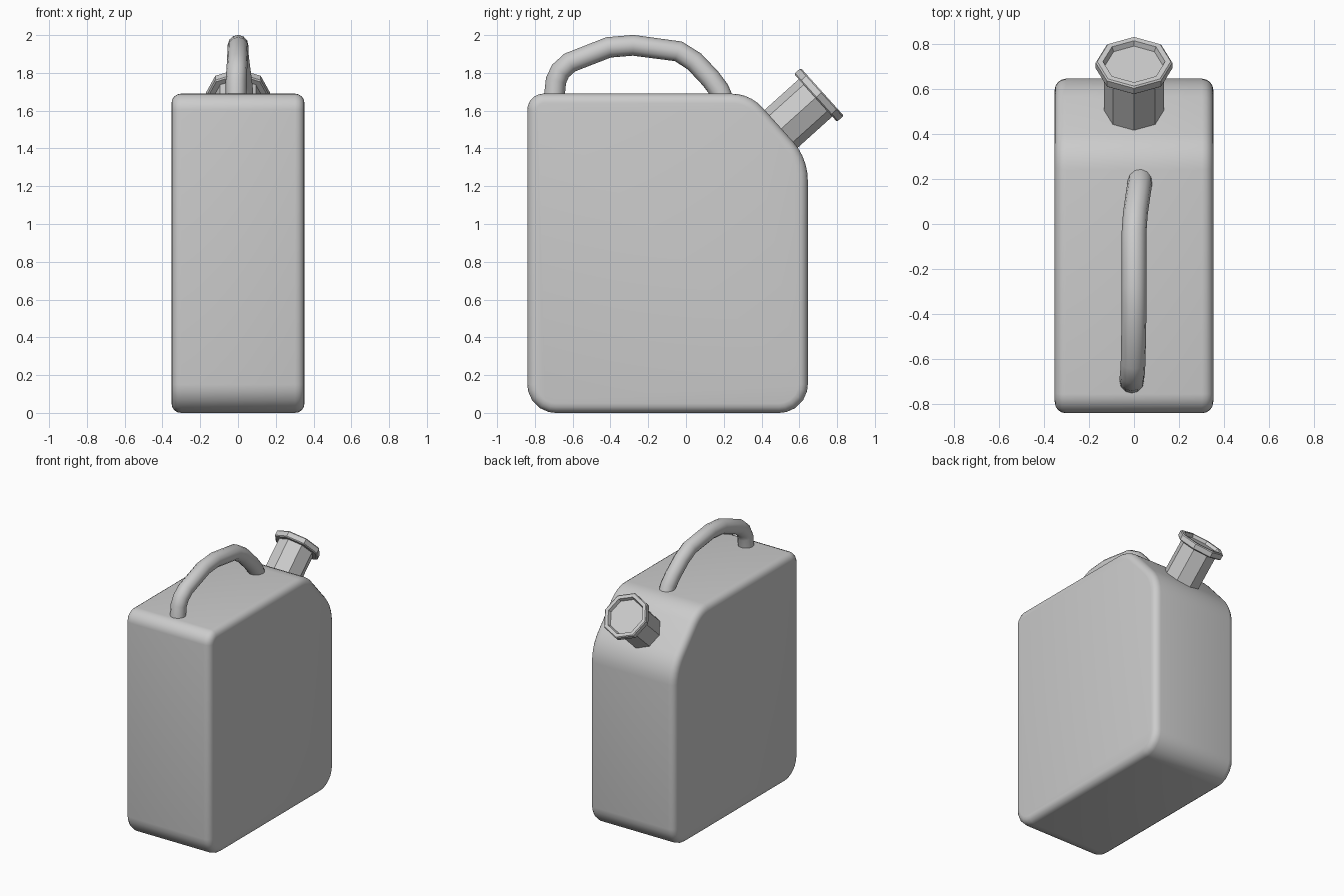
import bpy, bmesh, math
from mathutils import Vector, Matrix

if "Cube" in bpy.data.objects:
    bpy.data.objects.remove(bpy.data.objects["Cube"])


def rounded(corners, steps=5):
    """Round each (y, z, radius) corner of a closed profile."""
    pts = []
    for i, (y, z, r) in enumerate(corners):
        p = Vector((y, z))
        a = (Vector(corners[i - 1][:2]) - p).normalized()
        b = (Vector(corners[(i + 1) % len(corners)][:2]) - p).normalized()
        half = a.angle(b) / 2
        c = p + (a + b).normalized() * (r / math.sin(half))
        start = p + a * (r / math.tan(half)) - c
        end = p + b * (r / math.tan(half)) - c
        for k in range(steps + 1):
            d = start.lerp(end, k / steps).normalized()
            pts.append(c + d * r)
    return pts


def make_object(name, bm):
    bmesh.ops.recalc_face_normals(bm, faces=bm.faces[:])
    mesh = bpy.data.meshes.new(name)
    bm.to_mesh(mesh)
    bm.free()
    ob = bpy.data.objects.new(name, mesh)
    bpy.context.collection.objects.link(ob)
    return ob


def lathe(name, profile, matrix, sides=8):
    """Turn (radius, height) rings into a closed faceted solid."""
    bm = bmesh.new()
    rings = [[bm.verts.new((r * math.cos(2 * math.pi * i / sides),
                            r * math.sin(2 * math.pi * i / sides), h))
              for i in range(sides)] for r, h in profile]
    for lo, hi in zip(rings, rings[1:]):
        for i in range(sides):
            j = (i + 1) % sides
            bm.faces.new((lo[i], lo[j], hi[j], hi[i]))
    bm.faces.new(rings[0][::-1])
    bm.faces.new(rings[-1])
    bm.transform(matrix)
    return make_object(name, bm)


# Can body: rounded side profile extruded across x, side rims bevelled
HALF = 0.352
profile = rounded([(-0.84, 0, 0.15), (0.645, 0, 0.15), (0.645, 1.349, 0.31),
                   (0.339, 1.69, 0.22), (-0.84, 1.69, 0.085)])
bm = bmesh.new()
side = bm.faces.new([bm.verts.new((-HALF, p.x, p.y)) for p in profile])
ext = bmesh.ops.extrude_face_region(bm, geom=[side], use_keep_orig=True)
bmesh.ops.translate(bm, vec=(2 * HALF, 0, 0),
                    verts=[v for v in ext["geom"] if isinstance(v, bmesh.types.BMVert)])
rims = [e for e in bm.edges if abs(e.verts[0].co.x - e.verts[1].co.x) < 1e-4]
bmesh.ops.bevel(bm, geom=rims, offset=0.05, segments=4, profile=0.5, affect='EDGES')
body = make_object("can_body", bm)
body.select_set(True)
bpy.context.view_layer.objects.active = body
bpy.ops.object.shade_smooth_by_angle(angle=math.radians(40))

# Spout neck and flanged cap, square to the slanted shoulder
tilt = Matrix.Translation((0, 0.505, 1.505)) @ Matrix.Rotation(math.radians(-48), 4, 'X')
lathe("spout_neck", [(0.133, -0.03), (0.133, 0.25)], tilt)
lathe("spout_cap", [(0.13, 0.243), (0.163, 0.243), (0.17, 0.25), (0.17, 0.284),
                    (0.163, 0.291), (0.138, 0.291), (0.128, 0.268)], tilt)

# Carrying handle: slightly skewed bent tube sunk into the top
path = [(-0.01, -0.70, 1.65), (-0.01, -0.688, 1.76), (-0.007, -0.665, 1.81),
        (-0.004, -0.615, 1.855), (0, -0.41, 1.935), (0, -0.28, 1.946),
        (0, -0.04, 1.914), (0.006, 0.045, 1.86), (0.018, 0.13, 1.77),
        (0.025, 0.175, 1.71), (0.027, 0.20, 1.65)]
curve = bpy.data.curves.new("handle", 'CURVE')
curve.dimensions = '3D'
curve.bevel_depth = 0.055
curve.bevel_resolution = 4
curve.use_fill_caps = True
spline = curve.splines.new('POLY')
spline.points.add(len(path) - 1)
for pt, co in zip(spline.points, path):
    pt.co = (*co, 1)
spline.use_smooth = True
handle = bpy.data.objects.new("handle", curve)
bpy.context.collection.objects.link(handle)
